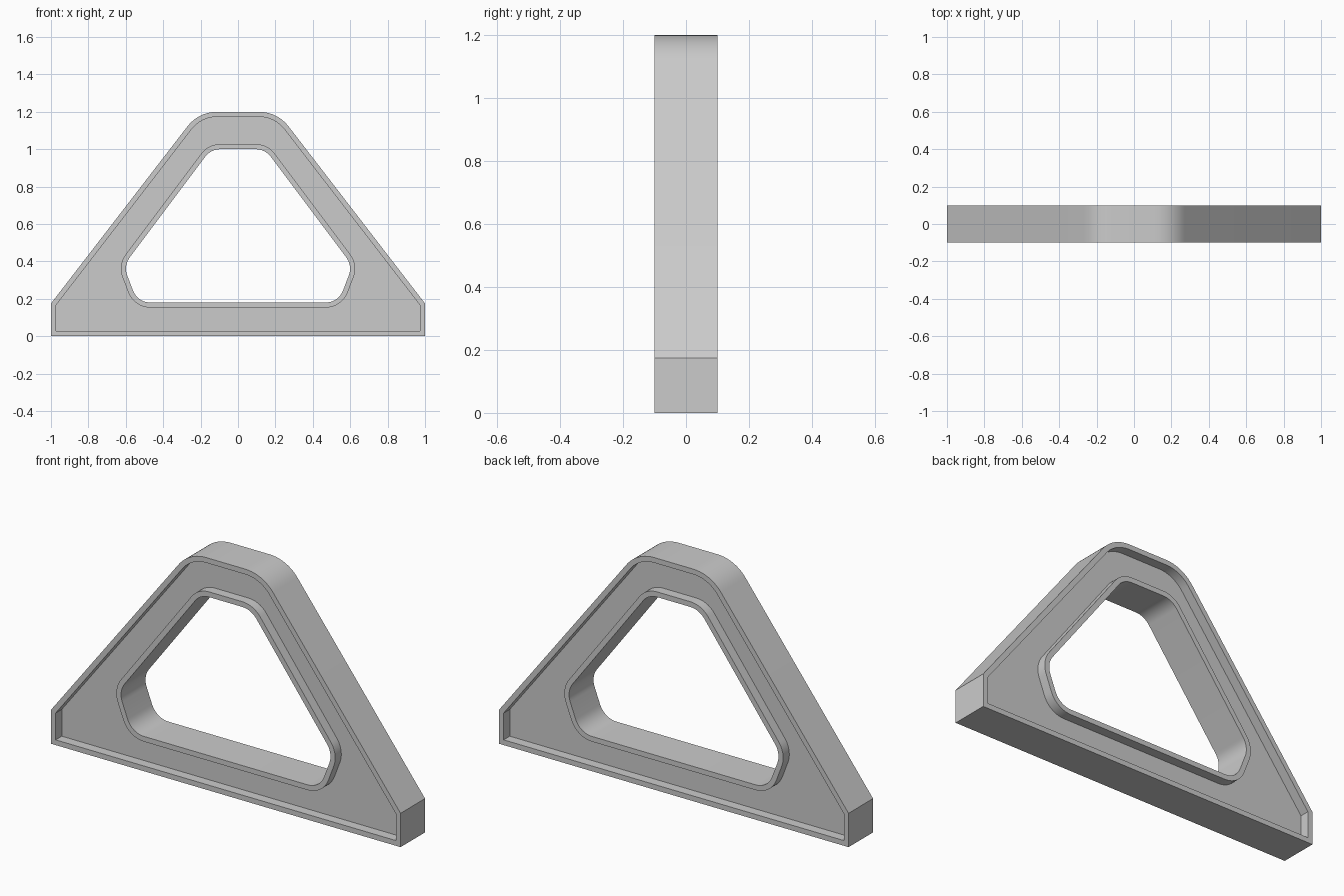
import bpy
import bmesh
import math
from mathutils import Vector

if "Cube" in bpy.data.objects:
    bpy.data.objects.remove(bpy.data.objects["Cube"])

HALF_DEPTH = 0.1
FLOOR = 0.05      # half thickness of the recessed web
RIM = 0.027
STEPS = 10


def mirrored(half):
    """Complete a right-hand list of (x, z, radius) corners, bottom to top."""
    return half + [(-x, z, r) for x, z, r in reversed(half)]


def fillet(corners):
    """Round each corner of a closed counter-clockwise polygon."""
    points = []
    for i, (x, z, r) in enumerate(corners):
        p = Vector((x, z))
        if r == 0:
            points.append(p)
            continue
        a = (Vector(corners[i - 1][:2]) - p).normalized()
        b = (Vector(corners[(i + 1) % len(corners)][:2]) - p).normalized()
        half = a.angle(b) / 2
        centre = p + (a + b).normalized() * r / math.sin(half)
        start = p + a * r / math.tan(half) - centre
        sweep = math.pi - 2 * half
        for k in range(STEPS + 1):
            t = sweep * k / STEPS
            c, s = math.cos(t), math.sin(t)
            points.append(centre + Vector((start.x * c - start.y * s,
                                           start.x * s + start.y * c)))
    return points


def inset(corners, d):
    """Move every side inwards by d (outwards if negative), keeping arcs concentric."""
    result = []
    for i, (x, z, r) in enumerate(corners):
        p = Vector((x, z))
        u = (p - Vector(corners[i - 1][:2])).normalized()
        v = (Vector(corners[(i + 1) % len(corners)][:2]) - p).normalized()
        n, m = Vector((-u.y, u.x)), Vector((-v.y, v.x))
        q = p + (n + m) * d / (1 + n.dot(m))
        result.append((q.x, q.y, r - d if r else 0))
    return result


# Outlines of the frame and its opening
outer = mirrored([(1, 0, 0), (1, 0.175, 0), (0.21, 1.2, 0.2)])
hole = mirrored([(0.537, 0.18, 0.1), (0.612, 0.377, 0.1), (0.145, 1.0, 0.1)])
outer_rim = fillet(inset(outer, RIM))
hole_rim = fillet(inset(hole, -RIM))
outer, hole = fillet(outer), fillet(hole)

bm = bmesh.new()


def ring(points, y):
    return [bm.verts.new((p.x, y, p.y)) for p in points]


def band(a, b):
    for i in range(len(a)):
        bm.faces.new((a[i - 1], a[i], b[i], b[i - 1]))


def loop_edges(loop):
    return [bm.edges.get((loop[i - 1], loop[i])) for i in range(len(loop))]


# Raised rims and recessed web on each side
edges = []
for side in (-1, 1):
    o, o_top, o_low = (ring(outer, side * HALF_DEPTH),
                       ring(outer_rim, side * HALF_DEPTH),
                       ring(outer_rim, side * FLOOR))
    h, h_top, h_low = (ring(hole, side * HALF_DEPTH),
                       ring(hole_rim, side * HALF_DEPTH),
                       ring(hole_rim, side * FLOOR))
    for a, b in ((o, o_top), (o_top, o_low), (h_low, h_top), (h_top, h)):
        band(a, b)
    bmesh.ops.triangle_fill(bm, use_beauty=True, use_dissolve=False,
                            normal=(0, side, 0),
                            edges=loop_edges(o_low) + loop_edges(h_low))
    edges.append((o, h))

# Outside wall and opening wall
band(edges[0][0], edges[1][0])
band(edges[0][1], edges[1][1])
bmesh.ops.recalc_face_normals(bm, faces=bm.faces)

mesh = bpy.data.meshes.new("triangular_frame")
bm.to_mesh(mesh)
bm.free()
frame = bpy.data.objects.new("triangular_frame", mesh)
bpy.context.collection.objects.link(frame)

# Plain grey finish
grey = bpy.data.materials.new("plain_grey")
grey.use_nodes = True
grey.diffuse_color = (0.6, 0.6, 0.6, 1)
grey.node_tree.nodes["Principled BSDF"].inputs["Base Color"].default_value = (0.6, 0.6, 0.6, 1)
mesh.materials.append(grey)

bpy.ops.object.select_all(action="DESELECT")
frame.select_set(True)
bpy.context.view_layer.objects.active = frame
bpy.ops.object.shade_smooth_by_angle(angle=math.radians(30))
